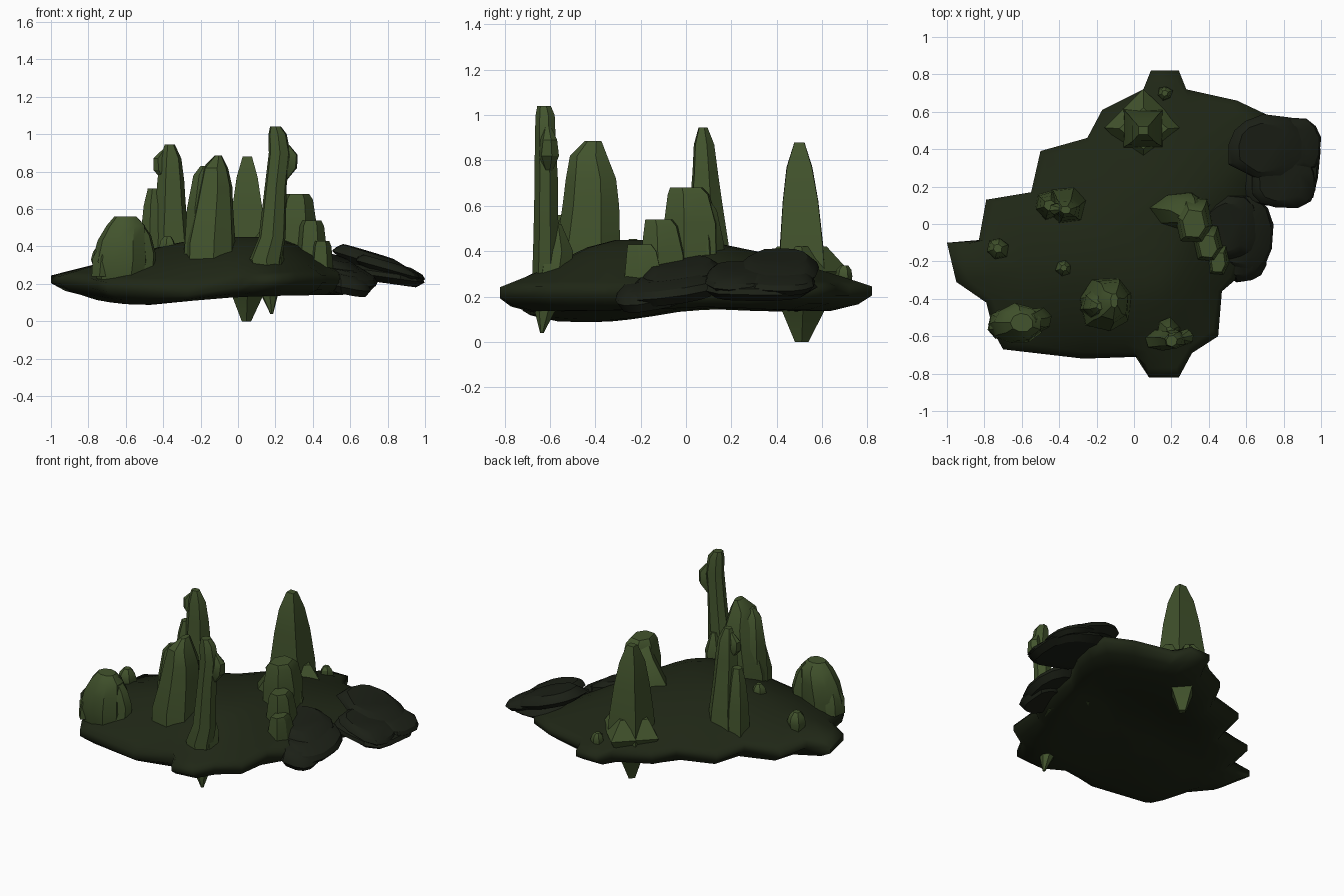
import bpy, bmesh, math, random


def material(name, rgb):
    m = bpy.data.materials.new(name)
    m.diffuse_color = (*rgb, 1)
    return m


MOSS = material("moss_rock", (0.055, 0.088, 0.026))
EARTH = material("dark_earth", (0.014, 0.020, 0.008))
SLATE = material("dark_slate", (0.011, 0.014, 0.008))


def skin(name, rings, mat, angle):
    """Bridge rings of points from bottom to top and cap both ends."""
    bm = bmesh.new()
    rows = [[bm.verts.new(p) for p in ring] for ring in rings]
    n = len(rows[0])
    for a, b in zip(rows, rows[1:]):
        for i in range(n):
            j = (i + 1) % n
            bm.faces.new((a[i], a[j], b[j], b[i]))
    bm.faces.new(rows[0][::-1])
    bm.faces.new(rows[-1])
    bmesh.ops.recalc_face_normals(bm, faces=bm.faces)
    me = bpy.data.meshes.new(name)
    bm.to_mesh(me)
    bm.free()
    ob = bpy.data.objects.new(name, me)
    bpy.context.collection.objects.link(ob)
    me.materials.append(mat)
    bpy.ops.object.select_all(action='DESELECT')
    ob.select_set(True)
    bpy.context.view_layer.objects.active = ob
    bpy.ops.object.shade_smooth_by_angle(angle=math.radians(angle))
    return ob


def rock(name, rings, n=7, jitter=0.12, seed=1, turn=0.3, mat=MOSS, shear=(0, 0), square=1.0):
    """Irregular faceted rock; each ring is (x, y, z, rx, ry)."""
    rnd = random.Random(seed)
    column = [1 + rnd.uniform(-jitter, jitter) for _ in range(n)]
    x0, y0 = rings[0][0], rings[0][1]
    out = []
    for x, y, z, rx, ry in rings:
        row = []
        for i in range(n):
            a = turn + math.tau * i / n
            k = column[i] * (1 + rnd.uniform(-jitter, jitter) * 0.4)
            c, s = math.cos(a), math.sin(a)
            px = x + rx * k * math.copysign(abs(c) ** square, c)
            py = y + ry * k * math.copysign(abs(s) ** square, s)
            row.append((px, py, z + shear[0] * (px - x0) + shear[1] * (py - y0)))
        out.append(row)
    return skin(name, out, mat, 32)


# Ground: ragged rim, smooth domed top, rounded underside
outline = [(-1, -.10), (-.95, -.31), (-.79, -.42), (-.75, -.58), (-.70, -.67), (-.27, -.72),
           (.02, -.71), (.08, -.82), (.24, -.82), (.31, -.69), (.45, -.60), (.47, -.36),
           (.54, -.30), (.60, -.1), (.60, .12), (.70, .3), (.74, .46), (.72, .58), (.55, .66),
           (.28, .72), (.24, .82), (.09, .82), (.05, .72), (-.17, .61), (-.25, .46),
           (-.50, .39), (-.55, .17), (-.79, .13), (-.83, -.09)]
cx, cy, N = 0.05, -0.12, len(outline)
soft = [tuple(sum(outline[(i + k) % N][c] for k in (-2, -1, 0, 1, 2)) / 5 for c in (0, 1))
        for i in range(N)]


def bump(x, y, px, py, r):
    return math.exp(-((x - px) ** 2 + (y - py) ** 2) / r ** 2)


def ground_ring(t, top):
    row = []
    blend = min(1, (1 - t) * 4)
    for (ax, ay), (bx, by) in zip(outline, soft):
        x = cx + (ax + (bx - ax) * blend - cx) * t
        y = cy + (ay + (by - ay) * blend - cy) * t
        s = 1 - t * t
        if top:
            z = 0.245 + 0.205 * (1 - t ** 2)
            z += 0.03 * bump(x, y, .1, -.3, .3) * s
        else:
            z = 0.205 - 0.065 * min(1, s * 6) - 0.03 * min(1, s * 1.6) + 0.03 * (1 - t)
            z += s * (0.05 * math.exp(-((y - .1) / .2) ** 2) + 0.035 * (x + .45))
            z -= 0.035 * bump(x, y, -.5, -.4, .28)
        z -= 0.07 * t ** 8 * bump(x, y, -.4, -.7, .38)   # drooping front lip
        row.append((x, y, min(z, .45)))
    return row


levels = [0.06, 0.3, 0.5, 0.7, 0.85, 0.95, 1.0]
skin("ground", [ground_ring(t, False) for t in levels]
     + [ground_ring(t, True) for t in levels[::-1]], EARTH, 75)

# Front pillar with knob
rock("front_pillar", [(.18, -.635, .04, .008, .008), (.165, -.62, .15, .05, .05),
                      (.145, -.615, .33, .09, .06), (.18, -.615, .45, .075, .055),
                      (.20, -.615, .72, .06, .05), (.22, -.62, .9, .06, .045),
                      (.21, -.62, 1.0, .05, .042), (.20, -.625, 1.04, .03, .03)], 7, .06, 2)
rock("front_pillar_knob", [(.24, -.605, .74, .01, .01), (.275, -.605, .82, .042, .045),
                           (.285, -.605, .89, .035, .035), (.25, -.61, .96, .01, .01)], 6, .1, 5)
rock("front_pillar_foot", [(.18, -.59, .25, .07, .07), (.18, -.57, .40, .06, .07),
                           (.19, -.57, .52, .02, .02)], 6, .1, 6)

# Broad standing rock
rock("broad_rock", [(-.15, -.43, .24, .14, .15), (-.145, -.43, .42, .14, .15),
                    (-.13, -.42, .6, .115, .13), (-.12, -.42, .72, .095, .115),
                    (-.12, -.43, .82, .07, .085), (-.105, -.41, .885, .02, .04)],
     7, .07, 3, .3, MOSS, (0, 0), .8)
rock("broad_rock_shoulder", [(-.22, -.43, .25, .075, .10), (-.22, -.43, .6, .055, .08),
                             (-.2, -.44, .78, .04, .05), (-.18, -.44, .83, .02, .02)], 6, .1, 8)

# Rear left pillar with broad foot, side lobe and knob
rock("left_pillar", [(-.36, .10, .25, .12, .11), (-.36, .10, .42, .105, .10),
                     (-.36, .09, .6, .085, .08), (-.36, .085, .75, .075, .062),
                     (-.36, .08, .87, .06, .05), (-.365, .075, .945, .028, .022)],
     6, .06, 4, .2, MOSS, (0, 0), .85)
rock("left_pillar_lobe", [(-.455, .1, .26, .08, .085), (-.455, .1, .45, .075, .075),
                          (-.455, .1, .62, .055, .055), (-.45, .1, .71, .035, .03)], 6, .06, 7)
rock("left_pillar_knob", [(-.40, .08, .77, .02, .02), (-.415, .08, .81, .04, .035),
                          (-.42, .08, .87, .035, .03), (-.39, .08, .92, .012, .012)], 6, .1, 3)

# Low boulder cluster on the front left
rock("boulder", [(-.63, -.53, .22, .12, .09), (-.63, -.54, .32, .15, .105),
                 (-.62, -.53, .43, .13, .10), (-.60, -.53, .51, .105, .085),
                 (-.60, -.53, .56, .06, .05)], 9, .08, 11)
rock("boulder_side", [(-.52, -.52, .22, .08, .07), (-.51, -.51, .36, .075, .065),
                      (-.53, -.52, .46, .07, .06), (-.55, -.52, .54, .03, .04)], 7, .1, 13)
rock("boulder_foot", [(-.73, -.54, .24, .05, .08), (-.72, -.54, .34, .055, .08),
                      (-.70, -.54, .42, .03, .05)], 6, .1, 14)

# Square rear spire with a diamond skirt and a point underneath
q = math.sqrt(2)
rock("rear_spire", [(.05, .51, .2, .11 * q, .11 * q), (.05, .51, .42, .10 * q, .095 * q),
                    (.05, .505, .62, .078 * q, .078 * q), (.05, .5, .77, .056 * q, .056 * q),
                    (.05, .5, .88, .025 * q, .022 * q)], 4, .02, 1, math.pi / 4)
rock("rear_spire_base", [(.045, .51, 0, .025, .03), (.05, .515, .13, .08, .09),
                         (.05, .515, .31, .21, .205), (.05, .51, .42, .13, .11)],
     4, .01, 2, 0)

# Stepped rock descending to the front right
for i, (x, y, rx, ry, z0, z1) in enumerate([(.32, .02, .10, .13, .2, .68),
                                            (.395, -.10, .08, .11, .17, .54),
                                            (.45, -.185, .065, .095, .15, .43)]):
    rock(f"stepped_rock_{i + 1}", [(x, y, z0, rx, ry), (x, y, z1 - .16, rx, ry),
                                   (x, y - .01, z1 - .03, rx * .8, ry * .75),
                                   (x, y - .02, z1, rx * .6, ry * .6)],
         6, .06, 20 + i, .9, MOSS, (0, 0), .8)
rock("stepped_rock_back", [(.24, .07, .25, .17, .12), (.25, .07, .44, .15, .10),
                           (.29, .06, .58, .09, .08), (.31, .03, .66, .05, .05)], 7, .08, 24)

# Dark layered slabs sliding off the right edge: x, y, z, rx, ry, thickness, shear
slabs = [(.78, .33, .205, .22, .24, .08, (-.14, 0)),
         (.72, .41, .28, .22, .17, .085, (-.30, .03)),
         (.80, .24, .25, .18, .15, .07, (-.28, 0)),
         (.85, .42, .235, .15, .15, .07, (-.26, 0)),
         (.57, -.06, .19, .18, .21, .10, (-.18, .14)),
         (.52, -.02, .25, .15, .17, .09, (-.28, .12)),
         (.58, -.16, .16, .13, .15, .10, (-.22, .15))]
for i, (x, y, z, rx, ry, h, sh) in enumerate(slabs):
    rock(f"dark_slab_{i + 1}", [(x, y, z, rx * .8, ry * .8), (x, y, z + h * .4, rx, ry),
                                (x, y, z + h * .7, rx * .92, ry * .95),
                                (x - .02, y, z + h, rx * .65, ry * .75)],
         13, .07, 30 + i, .2, SLATE, sh, .8)

# Loose pebbles
for i, (x, y, z, r) in enumerate([(-.73, -.13, .33, .06), (-.375, -.235, .40, .045),
                                  (.165, .70, .29, .04)]):
    rock(f"pebble_{i + 1}", [(x, y, z - .06, r * .7, r * .7), (x, y, z, r, r),
                             (x, y, z + r * .7, r * .8, r * .85),
                             (x, y, z + r * 1.2, r * .4, r * .4)], 6, .12, 50 + i)
